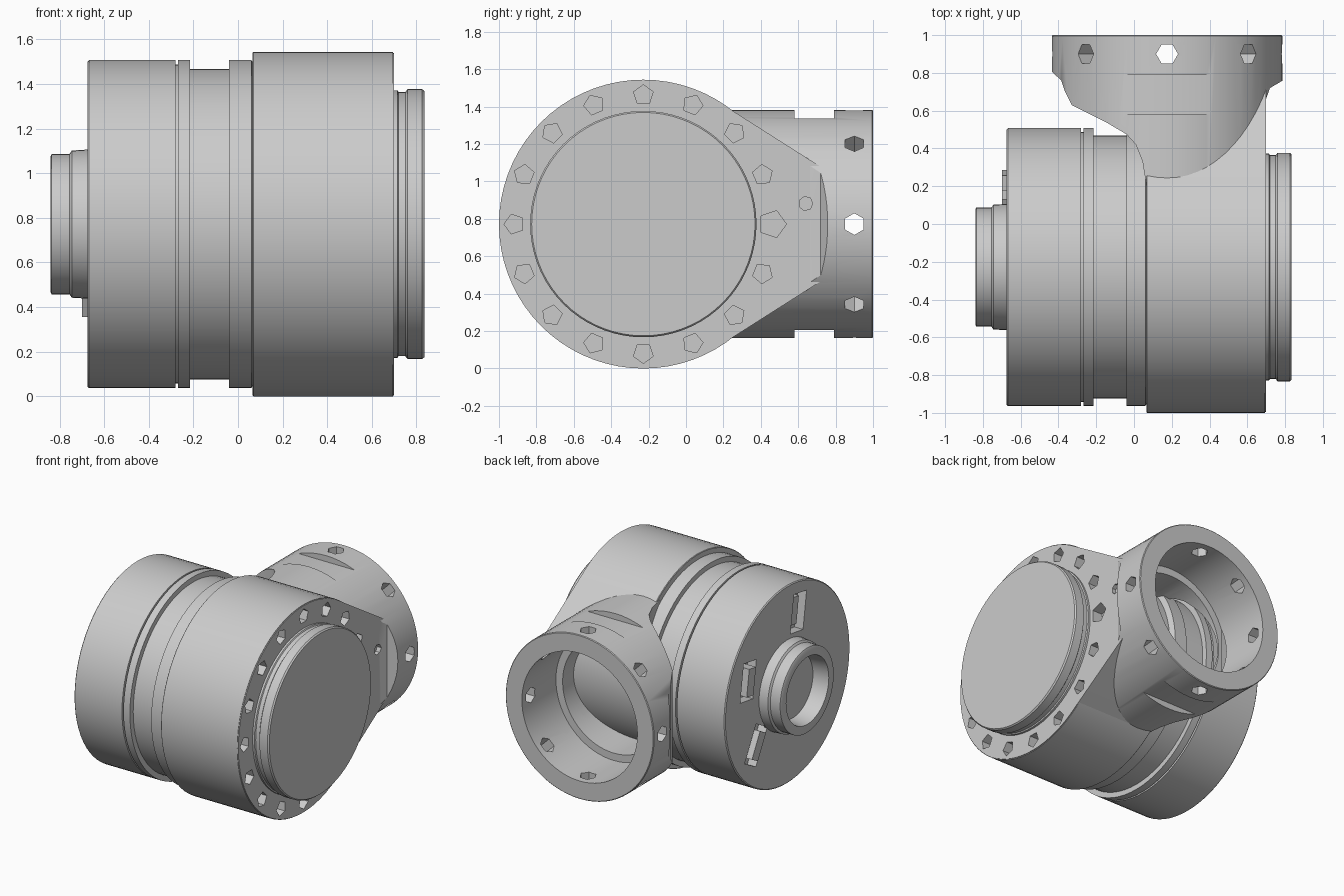
import bpy, bmesh
from math import pi, cos, sin, radians
from mathutils import Matrix, Vector

cube = bpy.data.objects.get("Cube")
if cube:
    bpy.data.objects.remove(cube)

CY, CZ, SX = -0.228, 0.772, 0.175      # main axis (along x) and sleeve axis (along y)
R, SLEEVE_R = 0.772, 0.61
MAIN = Matrix.Translation((0, CY, CZ)) @ Matrix.Rotation(pi / 2, 4, 'Y')
SIDE = Matrix.Translation((SX, 0, CZ)) @ Matrix.Rotation(-pi / 2, 4, 'X')

grey = bpy.data.materials.new("cast_grey")
grey.use_nodes = True
colour = (0.6, 0.6, 0.6, 1)
grey.diffuse_color = colour
grey.node_tree.nodes["Principled BSDF"].inputs["Base Color"].default_value = colour


def make(name, bm):
    bmesh.ops.recalc_face_normals(bm, faces=bm.faces)
    mesh = bpy.data.meshes.new(name)
    bm.to_mesh(mesh)
    bm.free()
    mesh.materials.append(grey)
    ob = bpy.data.objects.new(name, mesh)
    bpy.context.collection.objects.link(ob)
    return ob


def lathe(name, profile, matrix, n=72):
    """Turn (position, radius) points about an axis and cap both ends."""
    bm = bmesh.new()
    rings = [[bm.verts.new(matrix @ Vector((r * cos(2 * pi * i / n), r * sin(2 * pi * i / n), p)))
              for i in range(n)] for p, r in profile]
    for a, b in zip(rings, rings[1:]):
        for i in range(n):
            j = (i + 1) % n
            bm.faces.new((a[i], a[j], b[j], b[i]))
    bm.faces.new(rings[0])
    bm.faces.new(rings[-1])
    return make(name, bm)


def add_box(bm, centre, size, turn=0):
    m = (Matrix.Translation(centre) @ Matrix.Rotation(turn, 4, 'X')
         @ Matrix.Diagonal((*size, 1)))
    bmesh.ops.create_cube(bm, size=1, matrix=m)


def add_peg(bm, matrix, radius, length, sides):
    bmesh.ops.create_cone(bm, cap_ends=True, segments=sides, radius1=radius,
                          radius2=radius, depth=length, matrix=matrix)


def cut(ob, cutters, operation='DIFFERENCE'):
    bpy.ops.object.select_all(action='DESELECT')
    bpy.context.view_layer.objects.active = ob
    ob.select_set(True)
    for c in cutters:
        mod = ob.modifiers.new("cut", 'BOOLEAN')
        mod.operation, mod.object, mod.solver = operation, c, 'EXACT'
        bpy.ops.object.modifier_apply(modifier=mod.name)


# Turned body with seal groove, neck and collar, closed by an end plate
body = lathe("main_body", [
    (-0.59, 0.735), (-0.28, 0.735), (-0.28, 0.715), (-0.268, 0.715),
    (-0.268, 0.735), (-0.215, 0.735), (-0.215, 0.696), (-0.04, 0.696), (-0.04, 0.735),
    (0.06, 0.735), (0.08, 0.70), (0.6, 0.70)], MAIN)
end_plate = lathe("end_plate", [(-0.675, 0.728), (-0.668, 0.735), (-0.59, 0.735)], MAIN)

# Larger housing drum
drum = lathe("housing_drum", [(0.065, 0.768), (0.069, R), (0.694, R)], MAIN)

# Side sleeve, trimmed in plan so that it flows into the drum
sleeve = lathe("side_sleeve", [(-0.1, SLEEVE_R), (0.995, SLEEVE_R), (1.0, 0.605)], SIDE)
outline = [(0.068, -0.2), (0.066, 0.2), (0.045, 0.33), (0.01, 0.42), (-0.04, 0.475),
           (-0.15, 0.54), (-0.33, 0.63), (-0.365, 0.7), (-0.385, 0.76), (-0.45, 0.82),
           (-0.6, 1.1), (0.9, 1.1), (0.9, 0.8), (0.78, 0.755), (0.72, 0.72),
           (0.6985, 0.66), (0.6985, -0.2)]
bm = bmesh.new()
face = bm.faces.new([bm.verts.new((x, y, -0.1)) for x, y in outline])
ext = bmesh.ops.extrude_face_region(bm, geom=[face])
bmesh.ops.translate(bm, vec=(0, 0, 1.8),
                    verts=[v for v in ext["geom"] if isinstance(v, bmesh.types.BMVert)])
trim = make("sleeve_trim", bm)
cut(sleeve, [trim], 'INTERSECT')

# Tapering web that faces the drum and reaches out to the sleeve
bm = bmesh.new()
for x in (0.15, 0.7):
    for i in range(72):
        a = 2 * pi * i / 72
        bm.verts.new((x, CY + 0.768 * cos(a), CZ + 0.768 * sin(a)))
    for dz in (-0.31, 0.31):
        bm.verts.new((x, 0.715, CZ + dz))
bmesh.ops.convex_hull(bm, input=bm.verts)
bmesh.ops.dissolve_limit(bm, angle_limit=radians(0.5), verts=bm.verts, edges=bm.edges)
web = make("housing_web", bm)

# Stepped bore through the sleeve
bore = lathe("bore_cutter", [(0.1, 0.42), (0.6, 0.42), (0.6, 0.475), (1.1, 0.475)], SIDE)

# Flats across the top and bottom of the sleeve
bm = bmesh.new()
for s in (-1, 1):
    add_box(bm, (SX, 0.685, CZ + s * 0.665), (1, 0.21, 0.2))
flats = make("flat_cutter", bm)

# Radial holes around the sleeve rim
bm = bmesh.new()
for i in range(8):
    turn = Matrix.Rotation(i * pi / 4, 4, 'Z')
    add_peg(bm, SIDE @ turn @ Matrix.Translation((0.55, 0, 0.9))
            @ Matrix.Rotation(pi / 2, 4, 'Y'), 0.058, 0.3, 6)
rim_holes = make("rim_hole_cutter", bm)

# Bolt circle on the drum face, with a larger hole beside the sleeve
bm = bmesh.new()
for i in range(16):
    a = i * pi / 8
    place = Matrix.Translation((0.7, CY + 0.69 * cos(a), CZ + 0.69 * sin(a)))
    add_peg(bm, place @ Matrix.Rotation(pi / 2, 4, 'Y') @ Matrix.Rotation(a, 4, 'Z'),
            0.075 if i == 0 else 0.055, 0.16, 5)
add_peg(bm, Matrix.Translation((0.7, 0.64, CZ + 0.11)) @ Matrix.Rotation(pi / 2, 4, 'Y'),
        0.038, 0.06, 7)
bolt_holes = make("bolt_hole_cutter", bm)

cut(sleeve, [bore, flats, rim_holes, bolt_holes])
cut(drum, [bore, bolt_holes])
cut(web, [bore, bolt_holes])

# Pockets in the end plate, two of them with raised connector blocks
blocks, pockets = bmesh.new(), []
for dy, dz, turn, raised in ((-0.13, 0.49, 0.15, False), (0.46, 0.2, 0.15, True),
                             (0.37, -0.31, 0.5, True)):
    spot = Vector((-0.675, CY + dy, CZ + dz))
    bm = bmesh.new()
    add_box(bm, spot, (0.14, 0.15, 0.28), turn)
    pockets.append(make("pocket_cutter", bm))
    depth = 0.11 if raised else 0.05
    add_box(blocks, spot + Vector((0.085 - depth / 2, 0, 0)), (depth, 0.08, 0.2), turn)
cut(end_plate, pockets)
connectors = make("connector_blocks", blocks)

# Hollow boss on the end plate and round cover on the drum
boss = lathe("end_boss", [(-0.66, 0.335), (-0.745, 0.33), (-0.755, 0.315), (-0.835, 0.315),
                          (-0.84, 0.305), (-0.84, 0.25), (-0.72, 0.235)], MAIN, 48)
cover = lathe("end_cover", [(0.68, 0.6), (0.715, 0.6), (0.72, 0.592), (0.75, 0.592),
                            (0.76, 0.605), (0.825, 0.605), (0.835, 0.597)], MAIN)

for helper in (trim, bore, flats, rim_holes, bolt_holes, *pockets):
    bpy.data.objects.remove(helper)

# Smooth turned surfaces, crisp edges
bpy.ops.object.select_all(action='DESELECT')
for ob in (body, end_plate, drum, sleeve, web, boss, cover):
    ob.select_set(True)
bpy.context.view_layer.objects.active = body
bpy.ops.object.shade_smooth_by_angle(angle=radians(30))
